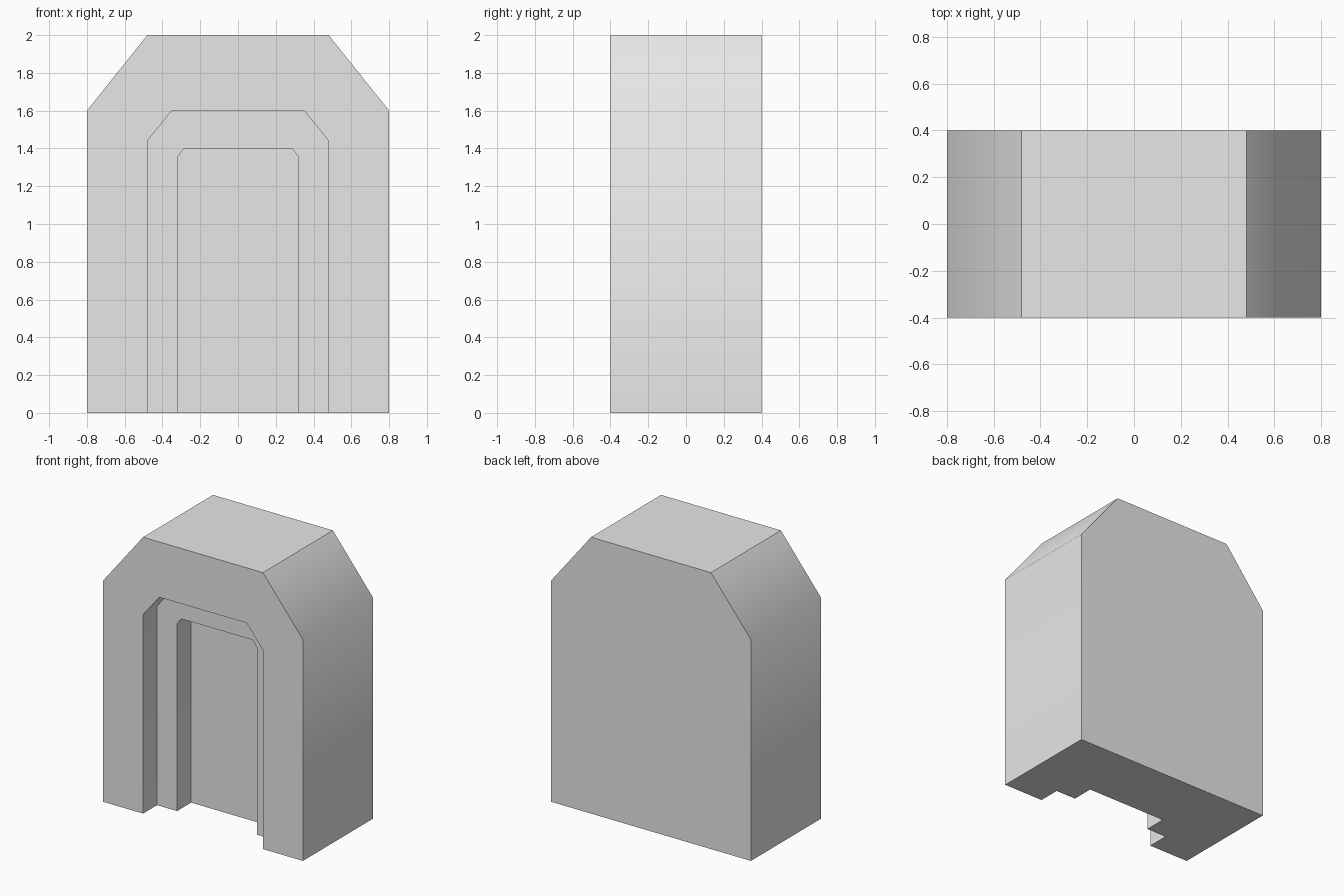
import bpy
import bmesh
import math

cube = bpy.data.objects.get("Cube")
if cube:
    bpy.data.objects.remove(cube, do_unlink=True)

# Single plain grey
grey = bpy.data.materials.new("plain_grey")
grey.use_nodes = True
colour = (0.8, 0.8, 0.8, 1.0)
grey.diffuse_color = colour
grey.node_tree.nodes["Principled BSDF"].inputs["Base Color"].default_value = colour


def arch(half_width, shoulder, half_top, height):
    """Outline of a chamfered arch, from foot to foot."""
    half = [(half_width, 0), (half_width, shoulder), (half_top, height)]
    return [(-x, z) for x, z in half] + half[::-1]


outer = arch(0.8, 1.6, 0.48, 2.0)
recess = arch(0.48, 1.44, 0.35, 1.6)
doorway = arch(0.32, 1.355, 0.285, 1.4)

# Outlines stepped from the back, over the front rim and into the doorway
steps = [(outer, 0.4), (outer, -0.4), (recess, -0.4),
         (recess, -0.24), (doorway, -0.24), (doorway, -0.08)]

bm = bmesh.new()
loops = [[bm.verts.new((x, y, z)) for x, z in outline] for outline, y in steps]

# Walls, rims and recess sides
for a, b in zip(loops, loops[1:]):
    for i in range(len(a) - 1):
        bm.faces.new((a[i], a[i + 1], b[i + 1], b[i]))

# Back, door panel and underside
bm.faces.new(loops[0])
bm.faces.new(loops[-1])
bm.faces.new([loop[0] for loop in loops] + [loop[-1] for loop in reversed(loops)])
bmesh.ops.recalc_face_normals(bm, faces=bm.faces[:])

mesh = bpy.data.meshes.new("arched_doorway_block")
bm.to_mesh(mesh)
bm.free()
mesh.materials.append(grey)
block = bpy.data.objects.new("arched_doorway_block", mesh)
bpy.context.collection.objects.link(block)

# Soft shoulders, sharp everywhere else
bpy.ops.object.select_all(action="DESELECT")
block.select_set(True)
bpy.context.view_layer.objects.active = block
bpy.ops.object.shade_smooth_by_angle(angle=math.radians(45))
